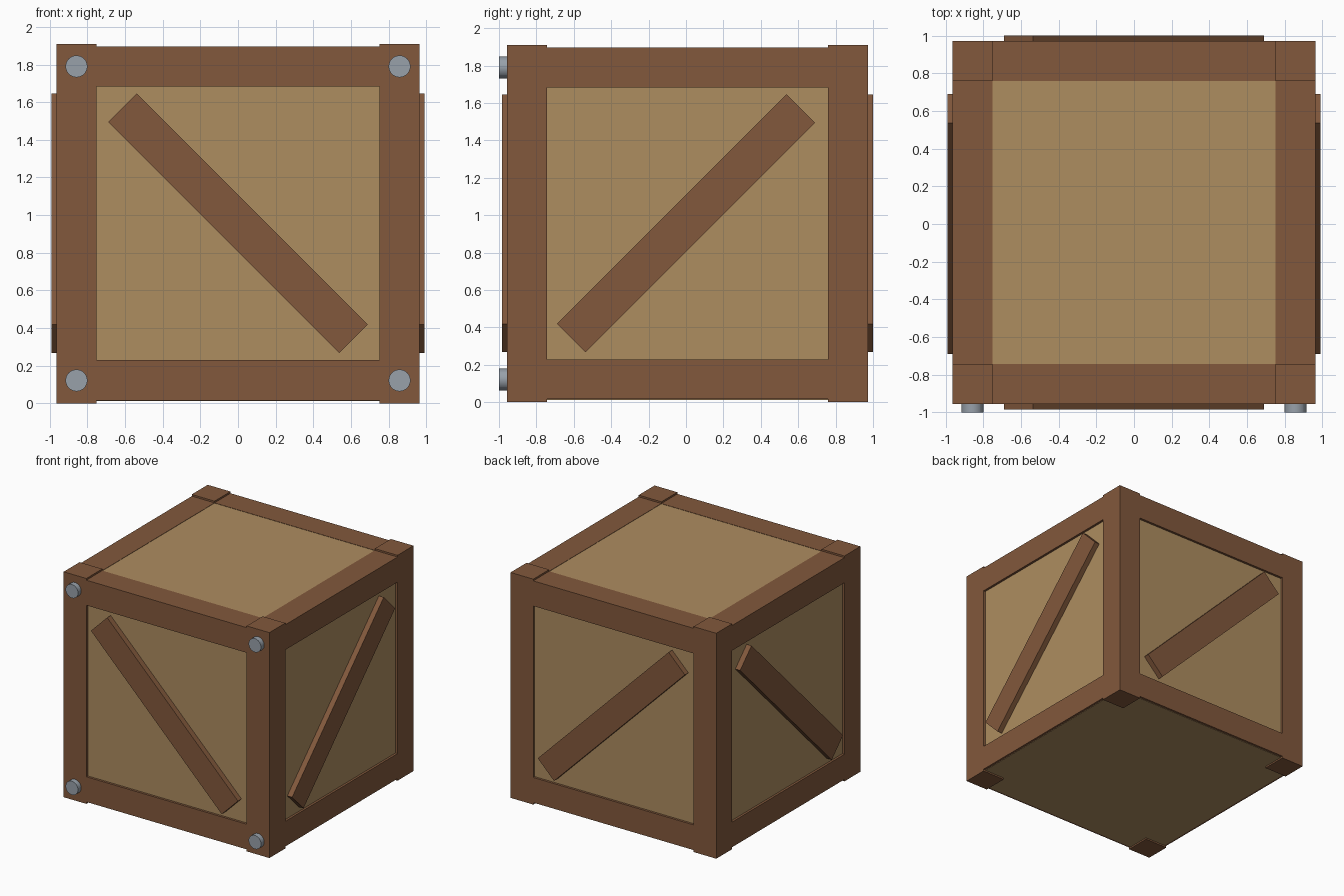
import bpy
from math import radians

cube = bpy.data.objects.get("Cube")
if cube:
    bpy.data.objects.remove(cube, do_unlink=True)


def material(name, rgb):
    m = bpy.data.materials.new(name)
    m.use_nodes = True
    m.diffuse_color = (*rgb, 1)
    m.node_tree.nodes["Principled BSDF"].inputs["Base Color"].default_value = (*rgb, 1)
    return m


DARK = material("dark wood", (0.223, 0.098, 0.045))
PALE = material("pale wood", (0.423, 0.266, 0.117))
STEEL = material("steel", (0.314, 0.356, 0.402))


def box(name, center, size, mat, rotation=(0, 0, 0)):
    bpy.ops.mesh.primitive_cube_add(size=1, location=center, rotation=rotation)
    ob = bpy.context.object
    ob.name = name
    ob.scale = size
    bpy.ops.object.transform_apply(location=False, rotation=False, scale=True)
    ob.data.materials.append(mat)
    return ob


CY = 0.0075            # centre of the crate in depth
MID = 0.955            # half height
POST = 0.213           # timber thickness
OFF = 0.858            # timber axis from the crate centre
SPAN = 2 * OFF - POST  # gap between posts

# Panelled core, slightly recessed behind the frame
box("crate_panels", (0, CY, MID - 0.002), (1.89, 1.89, 1.88), PALE)

# Corner posts
for sx, side in ((-1, "right"), (1, "left")):
    for sy, end in ((-1, "front"), (1, "back")):
        box(f"{end}_{side}_post", (sx * OFF, CY + sy * OFF, MID),
            (POST, POST, 2 * MID), DARK)

# Horizontal rails, a little shorter than the posts
for sz, level in ((-1, "bottom"), (1, "top")):
    z = MID + 0.001 + sz * 0.833
    for s, end, side in ((-1, "front", "right"), (1, "back", "left")):
        box(f"{level}_{end}_rail", (0, CY + s * OFF, z), (SPAN, POST, POST), DARK)
        box(f"{level}_{side}_rail", (s * OFF, CY, z), (POST, SPAN, POST), DARK)

# Diagonal braces on the four upright sides
for s, end, side in ((-1, "front", "right"), (1, "back", "left")):
    box(f"{end}_brace", (0, CY + s * 0.945, 0.957), (1.735, 0.095, 0.215), DARK,
        (0, radians(45), 0))
    box(f"{side}_brace", (s * 0.943, 0, 0.957), (0.095, 1.735, 0.215), DARK,
        (radians(45), 0, 0))

# Bolts on the front corners
for sx, side in ((-1, "right"), (1, "left")):
    for z, level in ((0.122, "bottom"), (1.79, "top")):
        bpy.ops.mesh.primitive_cylinder_add(
            vertices=32, radius=0.058, depth=0.1,
            location=(sx * OFF, -0.95, z), rotation=(radians(90), 0, 0))
        bolt = bpy.context.object
        bolt.name = f"{level}_{side}_bolt"
        bolt.data.materials.append(STEEL)
